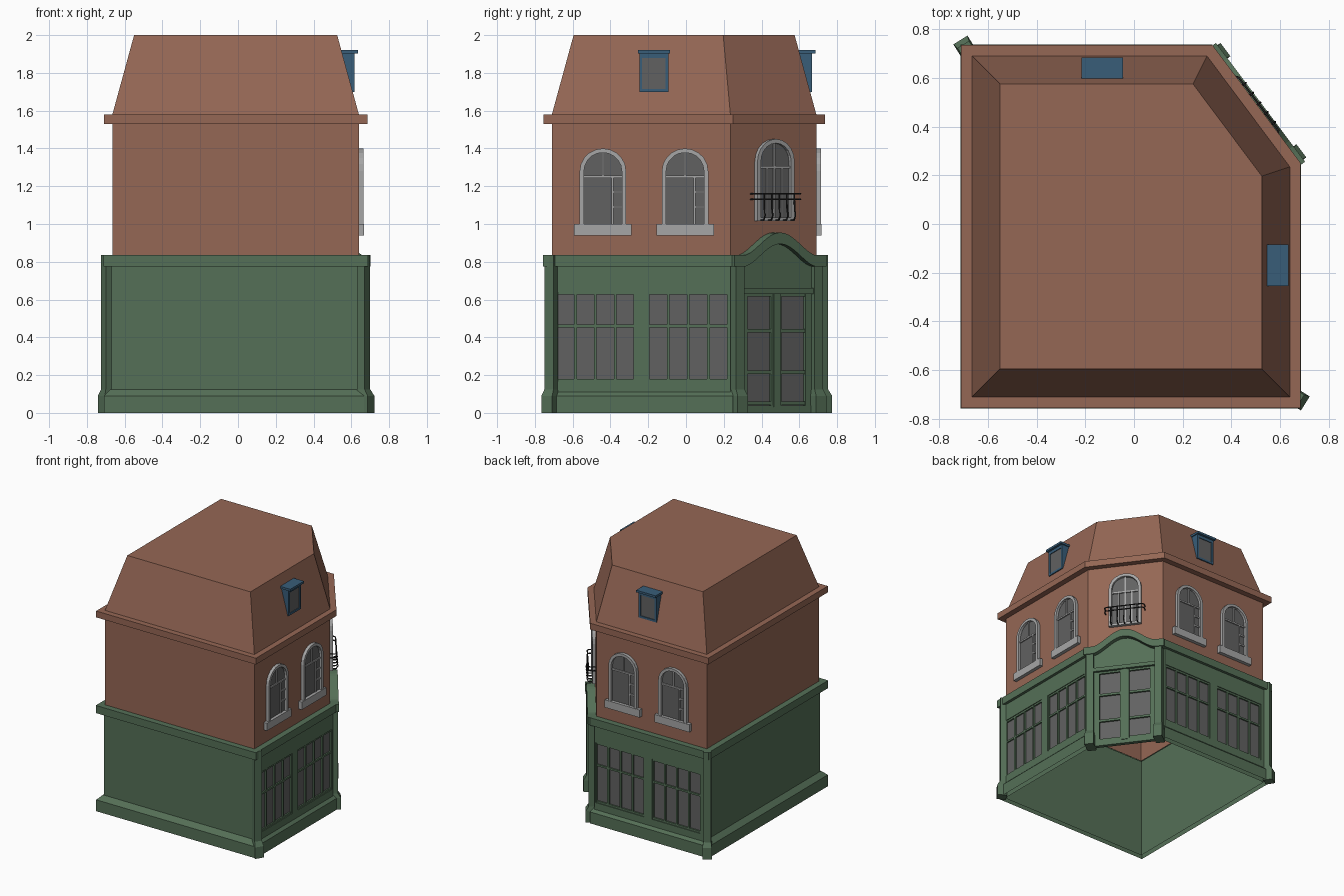
import bpy, bmesh, math
from mathutils import Vector

if "Cube" in bpy.data.objects:
    bpy.data.objects.remove(bpy.data.objects["Cube"])


def material(name, rgb):
    m = bpy.data.materials.new(name)
    m.diffuse_color = (*rgb, 1)
    m.use_nodes = True
    m.node_tree.nodes["Principled BSDF"].inputs["Base Color"].default_value = m.diffuse_color
    return m


BRICK = material("brick", (0.30, 0.135, 0.09))
GREEN = material("green_paint", (0.09, 0.16, 0.095))
BLUE = material("blue_paint", (0.04, 0.11, 0.19))
GLASS = material("glass", (0.12, 0.12, 0.12))
STONE = material("stone", (0.38, 0.38, 0.38))
IRON = material("iron", (0.02, 0.02, 0.02))

# Footprint of the brick storey; edge 2 is the cut-off entrance corner
PLAN = [Vector(p) for p in ((-.665, -.71), (.64, -.71), (.64, .235), (.30, .69), (-.665, .69))]
# Wall frames: origin x, y and outward normal x, y
RIGHT, BACK, CORNER = (.64, 0, 1, 0), (0, .69, 0, 1), (.47, .4625, .8, .6)


def place(f, u, z, n):
    return (f[0] + n * f[2] - u * f[3], f[1] + n * f[3] + u * f[2], z)


class Part:
    def __init__(self):
        self.bm = bmesh.new()

    def face(self, pts):
        self.bm.faces.new([self.bm.verts.new(p) for p in pts])

    def ribbon(self, f, a, b, n0, n1, closed=False):
        """Solid strip between two outlines (u, z), from depth n0 to n1."""
        k = len(a)
        for i in range(k if closed else k - 1):
            j = (i + 1) % k
            q = [a[i], a[j], b[j], b[i]]
            self.face([place(f, *p, n1) for p in q])
            self.face([place(f, *p, n0) for p in reversed(q)])
            for s, e in ((q[0], q[1]), (q[2], q[3])):
                self.face([place(f, *s, n0), place(f, *e, n0), place(f, *e, n1), place(f, *s, n1)])
        if not closed:
            for s, e in ((a[0], b[0]), (a[-1], b[-1])):
                self.face([place(f, *s, n0), place(f, *e, n0), place(f, *e, n1), place(f, *s, n1)])

    def box(self, f, u0, u1, z0, z1, n0, n1):
        self.ribbon(f, [(u0, z0), (u1, z0)], [(u0, z1), (u1, z1)], n0, n1)

    def sweep(self, profile, skip=None, cap=False):
        """Run an (offset, z) profile round the footprint."""
        k, rings = len(PLAN), []
        nor = [Vector((e.y, -e.x)).normalized() for e in (PLAN[(i + 1) % k] - PLAN[i] for i in range(k))]
        for d, z in profile:
            ring = []
            for i in range(k):
                a, b = nor[i - 1], nor[i]
                p = PLAN[i] + d * (a + b) / (1 + a.dot(b))
                ring.append((p.x, p.y, z))
            rings.append(ring)
        for lo, hi in zip(rings, rings[1:]):
            for i in range(k):
                if i != skip:
                    j = (i + 1) % k
                    self.face([lo[i], lo[j], hi[j], hi[i]])
        if cap:
            self.face(rings[-1])

    def done(self, name, mat):
        bmesh.ops.remove_doubles(self.bm, verts=self.bm.verts, dist=1e-5)
        bmesh.ops.recalc_face_normals(self.bm, faces=self.bm.faces)
        me = bpy.data.meshes.new(name)
        self.bm.to_mesh(me)
        self.bm.free()
        me.materials.append(mat)
        bpy.context.collection.objects.link(bpy.data.objects.new(name, me))


# Brick storey with cornice, and mansard roof
p = Part()
p.sweep([(0, .8), (0, 1.53), (.045, 1.53), (.045, 1.58), (0, 1.58)])
p.done("brick_walls", BRICK)
p = Part()
p.sweep([(0, 1.58), (-.115, 2)], cap=True)
p.done("mansard_roof", BRICK)

# Shop storey: wall shell, plinth and top band
p = Part()
p.sweep([(.005, 0), (.005, .8)])
p.done("shop_walls", GREEN)
p = Part()
p.sweep([(.045, 0), (.045, .09), (.01, .125)], skip=2)
p.done("plinth", GREEN)
p = Part()
p.sweep([(.005, .775), (.047, .775), (.047, .835), (0, .835)], skip=2)
p.done("shop_cornice", GREEN)

# Shop windows: boards around recessed panes, measured from the entrance corner
boards, bars, panes = Part(), Part(), Part()
for f, start, s, length in ((RIGHT, .235, -1, .945), (BACK, -.30, 1, .965)):
    def span(t0, t1):
        return sorted((start + s * t0, start + s * t1))
    boards.box(f, *span(0, length), .64, .78, .005, .025)
    boards.box(f, *span(0, length), .1, .165, .005, .025)
    for t0, t1 in ((0, .01), (.435, .505), (.925, length)):
        boards.box(f, *span(t0, t1), .165, .64, .005, .025)
    for t0 in (.01, .505):
        t1 = t0 + (.425 if t0 < .1 else .42)
        panes.box(f, *span(t0, t1), .165, .64, 0, .008)
        for i in range(5):
            t = t0 + (t1 - t0) * i / 4
            bars.box(f, *span(t - .007, t + .007), .165, .64, .008, .02)
        for z in (.172, .46, .633):
            bars.box(f, *span(t0, t1), z - .007, z + .007, .008, .019)
boards.done("shopfront_boards", GREEN)
bars.done("shop_window_bars", GREEN)
panes.done("shop_window_panes", GLASS)

# Pilasters beside the door and on the two outer street corners
p = Part()
outer = [(.67, -.716, .848, -.53), (-.692, .722, -.53, .848)]
for f, u in ((CORNER, -.26), (CORNER, .26), (outer[0], 0), (outer[1], 0)):
    d = .055 if f is CORNER else .018
    p.box(f, u - .028, u + .028, .1, .835, -.03, d)
    side = [(d + .022, 0), (d + .022, .09), (d, .125)]
    for (na, za), (nb, zb) in zip(side, side[1:]):
        wa, wb = (.034 if q[1] < .1 else .028 for q in ((na, za), (nb, zb)))
        lo = [place(f, u + su * wa, za, n) for su, n in ((-1, -.03), (1, -.03), (1, na), (-1, na))]
        hi = [place(f, u + su * wb, zb, n) for su, n in ((-1, -.03), (1, -.03), (1, nb), (-1, nb))]
        for i in range(4):
            p.face([lo[i], lo[i - 1], hi[i - 1], hi[i]])
        if za == 0:
            p.face(lo)
p.done("pilasters", GREEN)

# Arched hood and infill over the door
us = [-.305, -.25] + [-.225 + .45 * i / 16 for i in range(17)] + [.25, .305]
rise = [.12 * max(0, .5 + .5 * math.cos(math.pi * min(1, abs(u) / .235))) ** .8 for u in us]
low = [(u, .775 + r) for u, r in zip(us, rise)]
p = Part()
p.ribbon(CORNER, low, [(u, z + .06) for u, z in low], -.01, .062)
p.done("door_hood", GREEN)
p = Part()
p.ribbon(CORNER, [(u, .64) for u, z in low[1:-1]], [(u, z + .01) for u, z in low[1:-1]], 0, .025)
p.box(CORNER, -.235, .235, .63, .66, 0, .045)
p.done("door_infill", GREEN)

# Double door
p, g = Part(), Part()
p.box(CORNER, -.022, .022, .03, .63, 0, .035)
p.box(CORNER, -.235, .235, 0, .04, 0, .03)
for s in (-1, 1):
    for a, b in ((.022, .034), (.192, .235)):
        p.box(CORNER, *sorted((s * a, s * b)), .04, .63, 0, .026)
    for z in (.05, .215, .435, .625):
        p.box(CORNER, *sorted((s * .03, s * .2)), z - .009, z + .009, 0, .024)
    g.box(CORNER, *sorted((s * .03, s * .2)), .04, .63, 0, .01)
p.done("double_door", GREEN)
g.done("door_panes", GLASS)


def arch(w, z0, spring, top):
    half = [(w * math.cos(a), spring + (top - spring) * math.sin(a))
            for a in (math.pi * i / 10 for i in range(11))]
    return [(w, z0)] + half + [(-w, z0)]


# Arched upper windows
frames, sills, glass = Part(), Part(), Part()
wins = [(RIGHT, -.44, 0), (RIGHT, -.005, 0), (BACK, -.055, 0), (BACK, .38, 0), (CORNER, 0, .03)]
for f, c, dz in wins:
    top = 1.40 + (.05 if dz else 0)
    z0 = 1.0 + dz / 2
    shift = lambda pts: [(u + c, z) for u, z in pts]
    out = shift(arch(.123, z0, top - .12, top))
    inn = shift(arch(.100, z0 + (.02 if dz else 0), top - .12, top - .022))
    frames.ribbon(f, out, inn, -.005, .024, closed=bool(dz))
    glass.face([place(f, *q, .004) for q in inn])
    tr = top - .15
    frames.box(f, c - .1, c + .1, tr - .006, tr + .006, 0, .013)
    frames.box(f, c - .005, c + .005, tr, top - .02, 0, .012)
    if dz:
        for u in (-.05, 0, .05):
            frames.box(f, c + u - .005, c + u + .005, z0, tr, 0, .012)
    else:
        frames.box(f, c + .046, c + .056, z0, tr, 0, .012)
        for z in (1.09, 1.17):
            frames.box(f, c + .05, c + .1, z - .006, z + .006, 0, .012)
        sills.box(f, c - .152, c + .152, .94, 1.0, -.005, .028)
frames.done("arched_window_frames", STONE)
sills.done("window_sills", STONE)
glass.done("arched_window_panes", GLASS)

# Dormers on the two street slopes
body, pane = Part(), Part()
for f, c in ((RIGHT, -.17), (BACK, .13)):
    body.box(f, c - .085, c + .085, 1.903, 1.92, -.095, -.005)
    body.box(f, c - .077, c + .077, 1.70, 1.903, -.10, -.032)
    for a, b in ((-.077, -.062), (.062, .077)):
        body.box(f, c + a, c + b, 1.70, 1.903, -.04, -.024)
    for a, b in ((1.70, 1.716), (1.88, 1.903)):
        body.box(f, c - .062, c + .062, a, b, -.04, -.024)
    pane.box(f, c - .062, c + .062, 1.716, 1.88, -.04, -.03)
body.done("dormers", BLUE)
pane.done("dormer_panes", GLASS)

# Balcony railing of bent iron bars
cu = bpy.data.curves.new("balcony_railing", "CURVE")
cu.dimensions, cu.bevel_depth, cu.bevel_resolution = "3D", .0045, 1
paths = [[(-.15, z, 0), (-.15, z, .04), (-.135, z, .052), (.135, z, .052), (.15, z, .04), (.15, z, 0)]
         for z in (1.13, 1.16)]
paths += [[(u, 1.16, .052), (u, 1.08, .054), (u, 1.045, .062), (u, 1.022, .05), (u, 1.02, 0)]
          for u in (-.1, -.05, 0, .05, .1)]
for path in paths:
    sp = cu.splines.new("POLY")
    sp.points.add(len(path) - 1)
    for pt, q in zip(sp.points, path):
        pt.co = (*place(CORNER, *q), 1)
cu.materials.append(IRON)
bpy.context.collection.objects.link(bpy.data.objects.new("balcony_railing", cu))
